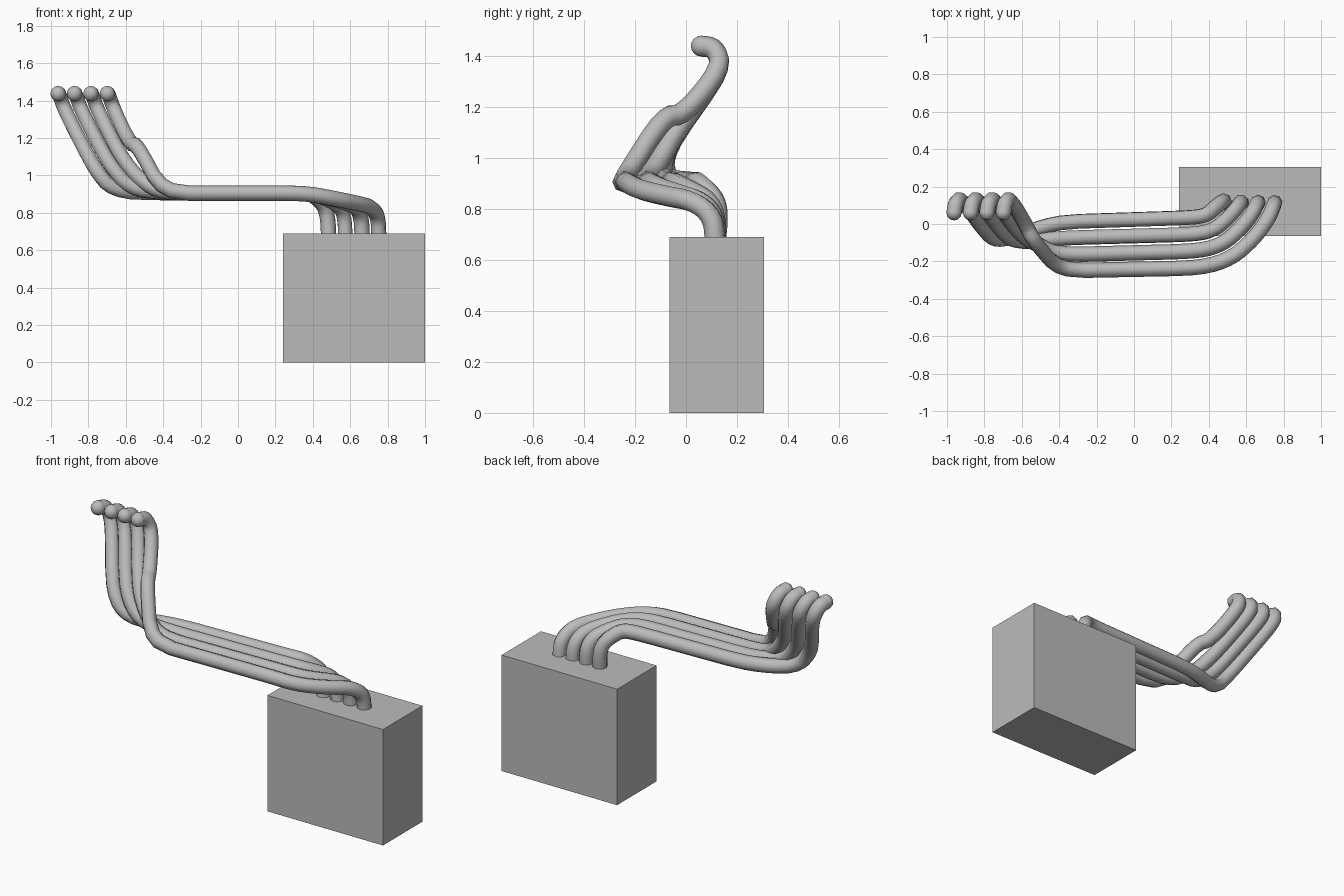
import bpy
from mathutils import Vector

cube = bpy.data.objects.get("Cube")
if cube:
    bpy.data.objects.remove(cube, do_unlink=True)

RADIUS = 0.041

grey = bpy.data.materials.new("plain_grey")
grey.use_nodes = True
grey.diffuse_color = (0.5, 0.5, 0.5, 1)
grey.node_tree.nodes["Principled BSDF"].inputs["Base Color"].default_value = (0.5, 0.5, 0.5, 1)


def round_corners(points, passes=2):
    """Soften a path by cutting its corners, keeping both ends."""
    for _ in range(passes):
        cut = [points[0]]
        for a, b in zip(points, points[1:]):
            step = min(0.25, 0.07 / max((b - a).length, 0.001))
            cut += [a.lerp(b, step), b.lerp(a, step)]
        points = cut + [points[-1]]
    return points


def make_pipe(name, points):
    """Sweep an eight-sided tube along a softened path."""
    points = round_corners([Vector(p) for p in points])
    curve = bpy.data.curves.new(name, "CURVE")
    curve.dimensions = "3D"
    curve.bevel_depth = RADIUS
    curve.bevel_resolution = 2
    curve.use_fill_caps = True
    spline = curve.splines.new("POLY")
    spline.points.add(len(points) - 1)
    for target, p in zip(spline.points, points):
        target.co = (*p, 1)
    pipe = bpy.data.objects.new(name, curve)
    bpy.context.collection.objects.link(pipe)
    bpy.ops.object.select_all(action="DESELECT")
    pipe.select_set(True)
    bpy.context.view_layer.objects.active = pipe
    bpy.ops.object.convert(target="MESH")
    pipe = bpy.context.object
    pipe.data.materials.clear()
    pipe.data.materials.append(grey)
    bpy.ops.object.shade_smooth_by_angle(angle=0.9)


# Collector box
bpy.ops.mesh.primitive_cube_add(size=1, location=(0.62, 0.12, 0.345))
box = bpy.context.object
box.name = "collector_box"
box.scale = (0.76, 0.37, 0.69)
box.data.materials.append(grey)

# Bends into the box, for the rear and front pipes; the others lie between
rear_bend = [(0.33, 0.035, 0.905), (0.39, 0.05, 0.90), (0.43, 0.085, 0.87),
             (0.465, 0.115, 0.83), (0.48, 0.125, 0.77), (0.485, 0.115, 0.67)]
front_bend = [(0.36, -0.235, 0.905), (0.52, -0.185, 0.875), (0.64, -0.08, 0.85),
              (0.72, 0.03, 0.83), (0.75, 0.105, 0.77), (0.753, 0.115, 0.67)]

# Lower bends on the way up to the inlets, rear pipe first
rises = [
    [(-0.77, -0.08, 1.04), (-0.67, -0.085, 0.915), (-0.43, 0.01, 0.905)],
    [(-0.69, -0.07, 1.06), (-0.58, -0.10, 0.93), (-0.40, -0.075, 0.905)],
    [(-0.62, -0.05, 1.09), (-0.52, -0.11, 0.97), (-0.40, -0.165, 0.905)],
    [(-0.575, -0.01, 1.165), (-0.54, -0.085, 1.165), (-0.40, -0.25, 0.905)],
]

for i, rise in enumerate(rises):
    x = -0.962 + 0.088 * i
    inlet = [(x, 0.06, 1.437), (x + 0.008, 0.115, 1.43), (x + 0.035, 0.14, 1.35)]
    bend = [Vector(a).lerp(Vector(b), i / 3) for a, b in zip(rear_bend, front_bend)]
    make_pipe(f"pipe_{i + 1}", inlet + rise + bend)
    # Rounded inlet end
    bpy.ops.mesh.primitive_uv_sphere_add(segments=12, ring_count=8, radius=RADIUS,
                                         location=inlet[0])
    end = bpy.context.object
    end.name = f"inlet_end_{i + 1}"
    end.data.materials.append(grey)
    bpy.ops.object.shade_smooth_by_angle(angle=0.9)
